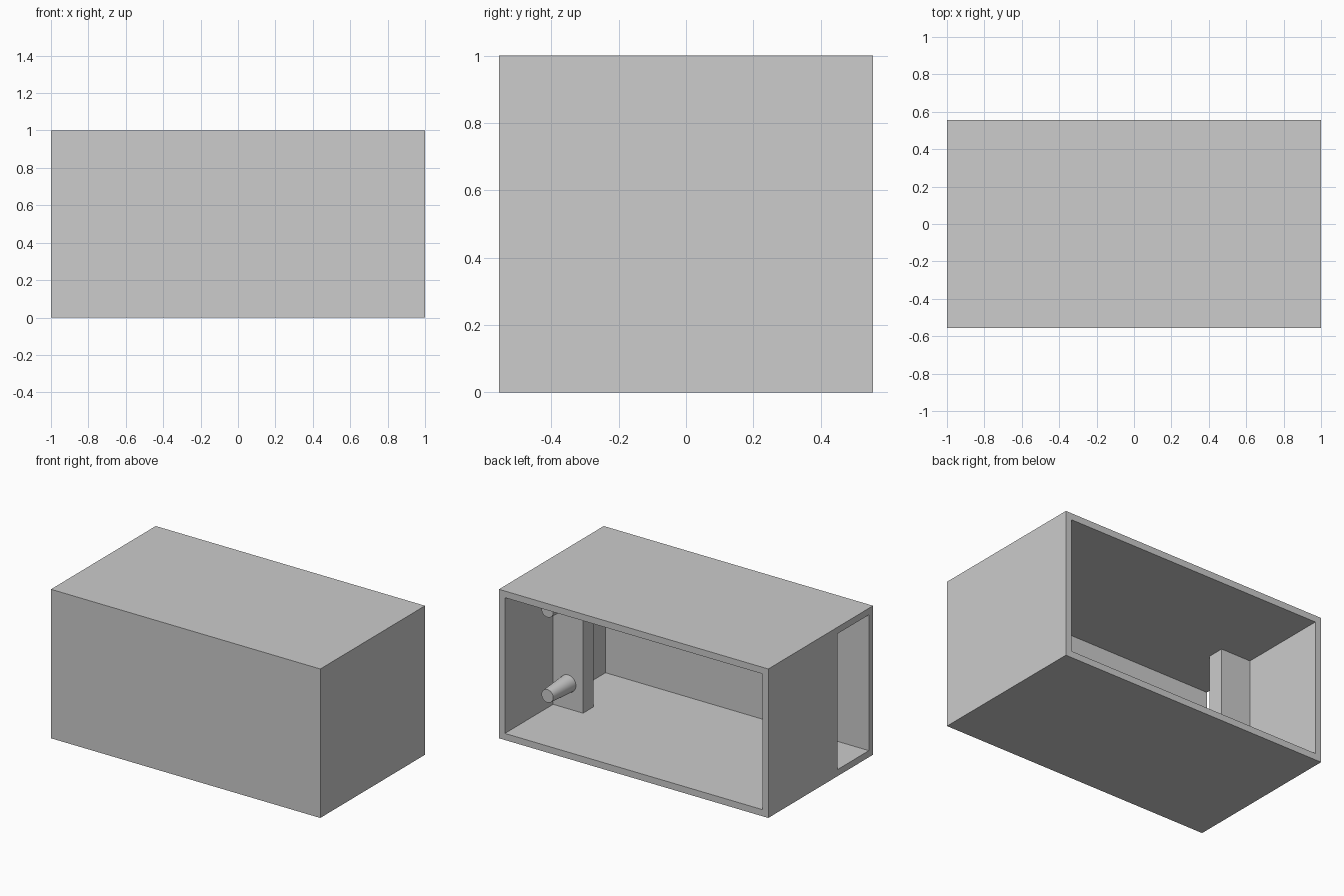
import bpy
import bmesh
from math import pi
from mathutils import Matrix, Vector

if "Cube" in bpy.data.objects:
    bpy.data.objects.remove(bpy.data.objects["Cube"], do_unlink=True)

# Overall sizes
HALF_X, HALF_Y, HEIGHT, WALL = 1.0, 0.5556, 1.0, 0.0444
IN_X, IN_Y = HALF_X - WALL, HALF_Y - WALL
FLOOR, CEILING = WALL, HEIGHT - WALL
POST_W, POST_D = 0.2222, 0.1111

grey = bpy.data.materials.new("light_grey")
grey.use_nodes = True
grey.diffuse_color = (0.604, 0.604, 0.604, 1)
grey.node_tree.nodes["Principled BSDF"].inputs["Base Color"].default_value = grey.diffuse_color


def add_object(name, bm):
    bmesh.ops.recalc_face_normals(bm, faces=bm.faces)
    mesh = bpy.data.meshes.new(name)
    bm.to_mesh(mesh)
    bm.free()
    mesh.materials.append(grey)
    obj = bpy.data.objects.new(name, mesh)
    bpy.context.collection.objects.link(obj)
    return obj


def prism(name, plan, z0, z1):
    """Extrude a plan outline from z0 up to z1."""
    bm = bmesh.new()
    base = bm.faces.new([bm.verts.new((x, y, z0)) for x, y in plan])
    grown = bmesh.ops.extrude_face_region(bm, geom=[base])["geom"]
    top = [v for v in grown if isinstance(v, bmesh.types.BMVert)]
    bmesh.ops.translate(bm, verts=top, vec=(0, 0, z1 - z0))
    return add_object(name, bm)


def box(name, x0, x1, y0, y1, z0, z1):
    return prism(name, [(x0, y0), (x1, y0), (x1, y1), (x0, y1)], z0, z1)


def activate(obj):
    bpy.ops.object.select_all(action="DESELECT")
    obj.select_set(True)
    bpy.context.view_layer.objects.active = obj


# Case: open at the back, with a tall side opening at -x
case = box("case", -HALF_X, HALF_X, -HALF_Y, HALF_Y, 0, HEIGHT)
cutter = prism("cavity_cutter", [
    (-IN_X, 0.7), (-IN_X, -0.18), (-1.1, -0.18),
    (-1.1, -IN_Y), (IN_X, -IN_Y), (IN_X, 0.7)], FLOOR, CEILING)
cutter.hide_render = True
cut = case.modifiers.new("cavity", "BOOLEAN")
cut.operation = "DIFFERENCE"
cut.solver = "EXACT"
cut.object = cutter
activate(case)
bpy.ops.object.modifier_apply(modifier=cut.name)
bpy.data.objects.remove(cutter, do_unlink=True)

# Posts against both side walls, floor to ceiling
PEG_Y = 0.0444
box("peg_post", IN_X - POST_W, IN_X, PEG_Y - POST_D, PEG_Y, FLOOR, CEILING)
box("plain_post", -IN_X, -IN_X + POST_W, -0.0556 - POST_D, -0.0556, FLOOR, CEILING)

# Tapered pegs pointing out of the back
PEG_LEN = 0.22
for label, z in (("lower", 0.214), ("upper", 0.786)):
    bm = bmesh.new()
    centre = Vector((IN_X - POST_W / 2, PEG_Y + PEG_LEN / 2, z))
    bmesh.ops.create_cone(bm, cap_ends=True, segments=48, radius1=0.058,
                          radius2=0.0435, depth=PEG_LEN,
                          matrix=Matrix.Translation(centre) @ Matrix.Rotation(-pi / 2, 4, "X"))
    activate(add_object(label + "_peg", bm))
    bpy.ops.object.shade_smooth_by_angle(angle=pi / 6)
